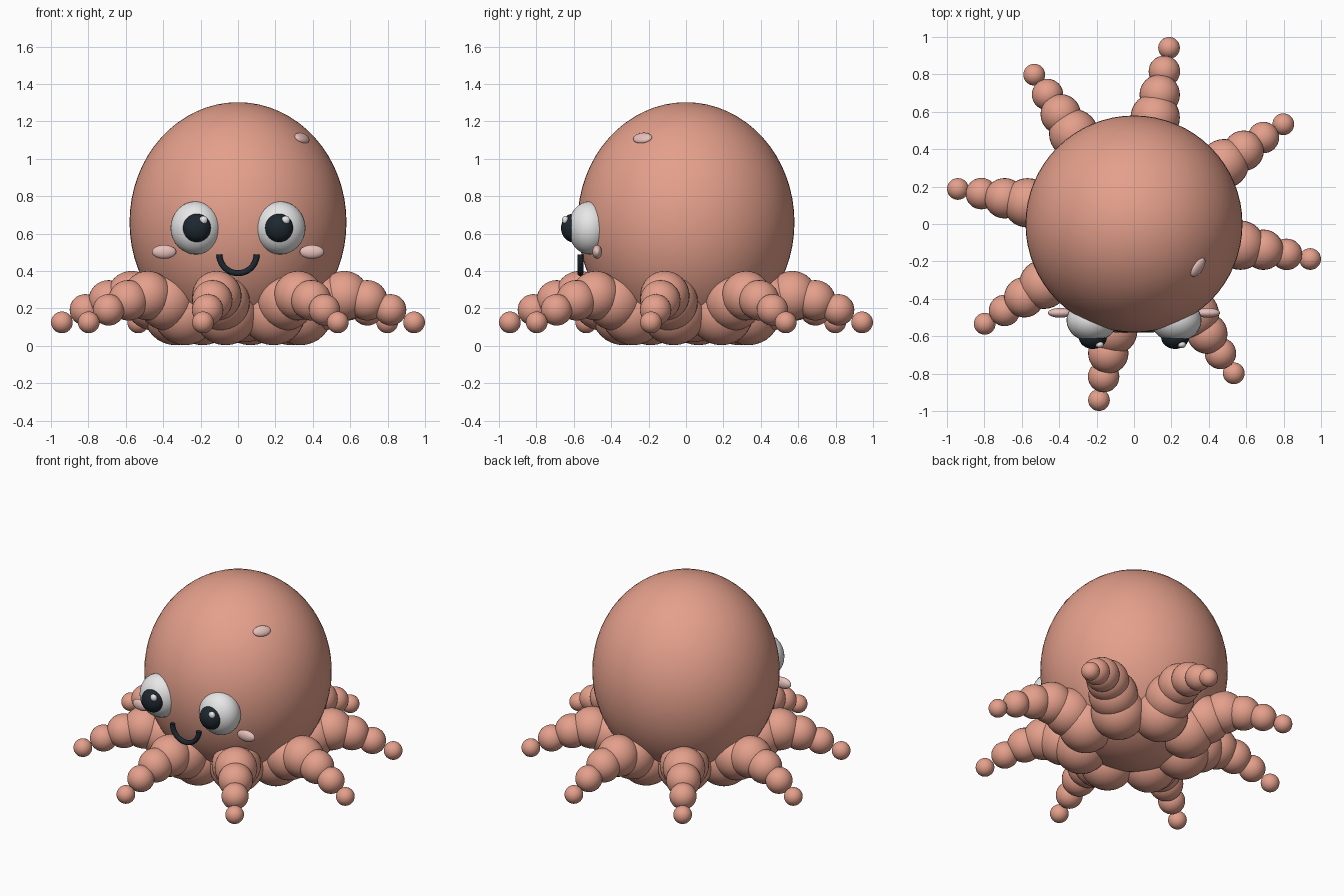
import bpy
from math import cos, sin, pi, radians
from mathutils import Matrix, Vector

cube = bpy.data.objects.get("Cube")
if cube:
    bpy.data.objects.remove(cube, do_unlink=True)


def make_material(name, rgb):
    mat = bpy.data.materials.new(name)
    mat.use_nodes = True
    color = (*rgb, 1)
    mat.diffuse_color = color
    mat.node_tree.nodes["Principled BSDF"].inputs["Base Color"].default_value = color
    return mat


SKIN = make_material("salmon skin", (0.78, 0.35, 0.26))
WHITE = make_material("eye white", (0.88, 0.88, 0.88))
DARK = make_material("dark ink", (0.013, 0.021, 0.029))
BLUSH = make_material("pale pink", (0.82, 0.54, 0.51))


def ellipsoid(name, center, radii, mat, segments=32, rotation=None):
    bpy.ops.mesh.primitive_uv_sphere_add(segments=segments, ring_count=segments // 2)
    obj = bpy.context.object
    obj.name = name
    turn = rotation.to_4x4() if rotation else Matrix()
    obj.matrix_world = Matrix.Translation(center) @ turn @ Matrix.Diagonal((*radii, 1))
    obj.data.materials.append(mat)
    bpy.ops.object.shade_smooth()
    return obj


# Head
HEAD_CENTER = Vector((0, 0, 0.66))
HEAD_RADII = Vector((0.58, 0.58, 0.642))
ellipsoid("head", HEAD_CENTER, HEAD_RADII, SKIN, 64)

# Eight arms, each a chain of shrinking balls: distance out, height, radius
CHAIN = [(0.34, 0.175, 0.172), (0.46, 0.235, 0.153), (0.58, 0.268, 0.132),
         (0.705, 0.243, 0.108), (0.832, 0.192, 0.084), (0.96, 0.125, 0.058)]
for arm in range(8):
    angle = radians(33.75) + arm * pi / 4
    for link, (dist, height, radius) in enumerate(CHAIN):
        center = (dist * cos(angle), dist * sin(angle), height)
        ellipsoid(f"arm_{arm + 1}_segment_{link + 1}", center, [radius] * 3, SKIN)

# Eyes and cheeks
for side, label in ((1, "left"), (-1, "right")):
    ellipsoid(f"{label}_eye", (side * 0.225, -0.515, 0.63), (0.136, 0.115, 0.142), WHITE)
    ellipsoid(f"{label}_pupil", (side * 0.22, -0.605, 0.63), (0.075, 0.063, 0.076), DARK)
    ellipsoid(f"{label}_eye_glint", (side * 0.22 + 0.035, -0.645, 0.672),
              (0.023, 0.018, 0.023), WHITE, 16)
    ellipsoid(f"{label}_cheek", (side * 0.395, -0.475, 0.502), (0.065, 0.026, 0.037), BLUSH)

# Freckle lying flat against the top of the head
spot = Vector((0.342, -0.232, 1.11))
offset = spot - HEAD_CENTER
normal = Vector(o / r ** 2 for o, r in zip(offset, HEAD_RADII)).normalized()
along = Vector((0, 0, 1)).cross(normal).normalized()
across = normal.cross(along)
frame = Matrix((along, across, normal)).transposed()
ellipsoid("head_freckle", spot, (0.058, 0.035, 0.02), BLUSH, 24, frame)

# Smile: half ring swept with a round section
curve = bpy.data.curves.new("smile", "CURVE")
curve.dimensions = "3D"
curve.bevel_depth = 0.016
curve.bevel_resolution = 4
curve.use_fill_caps = True
STEPS = 24
spline = curve.splines.new("POLY")
spline.points.add(STEPS)
for i, point in enumerate(spline.points):
    a = pi + pi * i / STEPS
    point.co = (0.1 * cos(a), -0.565, 0.488 + 0.1 * sin(a), 1)
curve.materials.append(DARK)
smile = bpy.data.objects.new("smile", curve)
bpy.context.collection.objects.link(smile)
